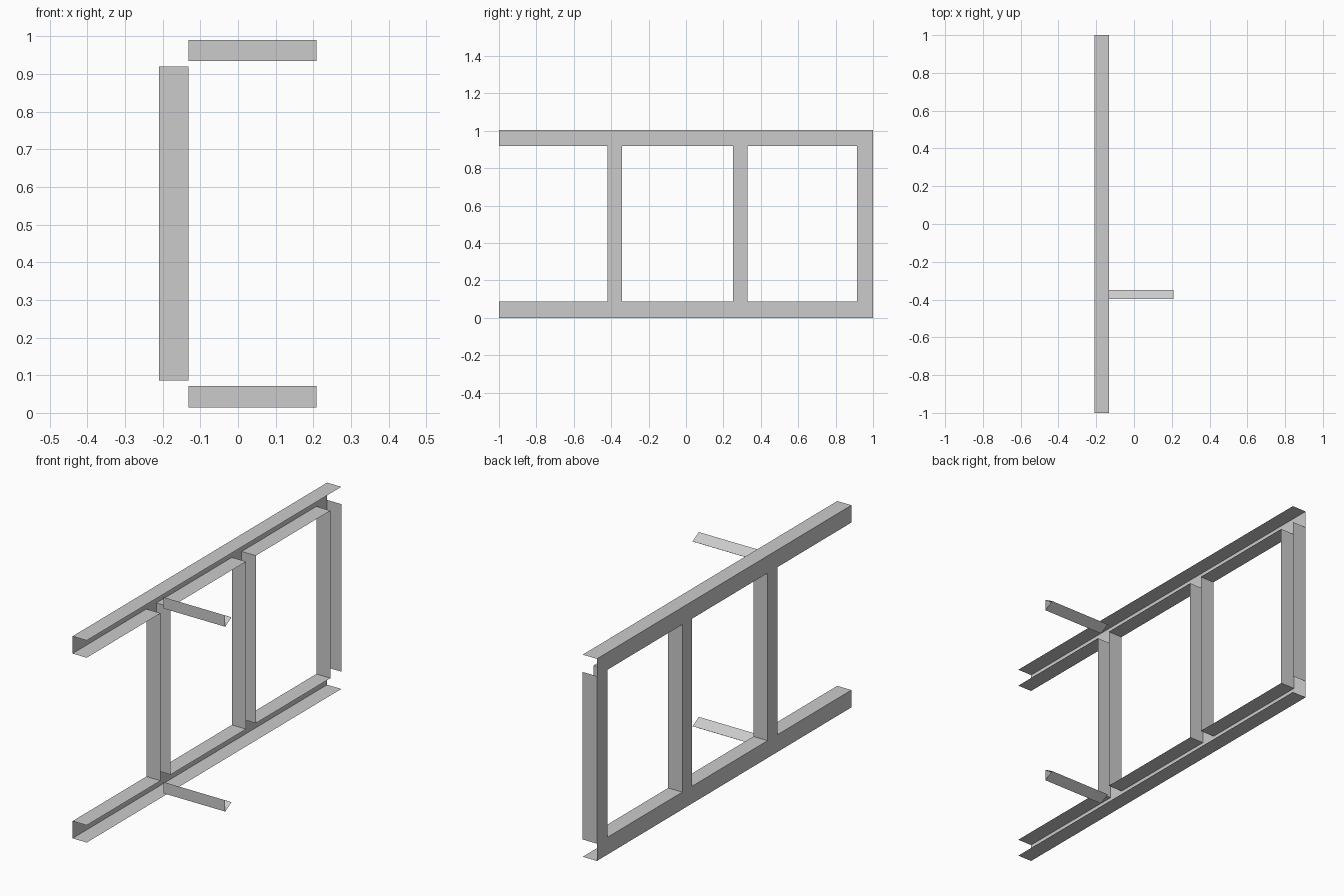
import bpy
import math

if "Cube" in bpy.data.objects:
    bpy.data.objects.remove(bpy.data.objects["Cube"])

XB, XF = -0.21, -0.132          # web plane and flange lip
H, RAIL = 1.005, 0.086          # frame height, rail width
LO, HI = RAIL, H - RAIL         # inner edges of the rails
POSTS = {"front_post": (-0.42, -0.341),
         "middle_post": (0.252, 0.329),
         "rear_post": (0.915, 1.0)}


def make(name, quads):
    verts = [p for q in quads for p in q]
    faces = [tuple(range(i, i + 4)) for i in range(0, len(verts), 4)]
    mesh = bpy.data.meshes.new(name)
    mesh.from_pydata(verts, [], faces)
    mesh.update()
    ob = bpy.data.objects.new(name, mesh)
    bpy.context.collection.objects.link(ob)
    return ob


def web(y0, y1, z0, z1):
    return [(XB, y0, z0), (XB, y0, z1), (XB, y1, z1), (XB, y1, z0)]


def flange_z(z, y0, y1):
    return [(XB, y0, z), (XF, y0, z), (XF, y1, z), (XB, y1, z)]


def flange_y(y, z0, z1):
    return [(XB, y, z0), (XF, y, z0), (XF, y, z1), (XB, y, z1)]


# Rails: thin open channels, inner flange interrupted at each post
starts = [-1.0] + [p[1] for p in POSTS.values()][:-1]
ends = [p[0] for p in POSTS.values()]
for name, outer, inner in (("bottom_rail", 0.0, LO), ("top_rail", H, HI)):
    quads = [web(-1, 1, min(outer, inner), max(outer, inner)), flange_z(outer, -1, 1)]
    quads += [flange_z(inner, a, b) for a, b in zip(starts, ends)]
    make(name, quads)

# Posts: thin channels between the rails
for name, (y0, y1) in POSTS.items():
    make(name, [web(y0, y1, LO, HI), flange_y(y0, LO, HI), flange_y(y1, LO, HI)])

# Arms: open-ended three-sided tubes, flat side to the front
R, YC = 0.0325, -0.381
for name, zc in (("lower_arm", RAIL / 2), ("upper_arm", H - RAIL / 2)):
    ring = [(YC + R * math.cos(i * math.tau / 3), zc + R * math.sin(i * math.tau / 3))
            for i in range(3)]
    make(name, [[(XF, *ring[i]), (XF, *ring[i - 2]), (0.208, *ring[i - 2]), (0.208, *ring[i])]
                for i in range(3)])
